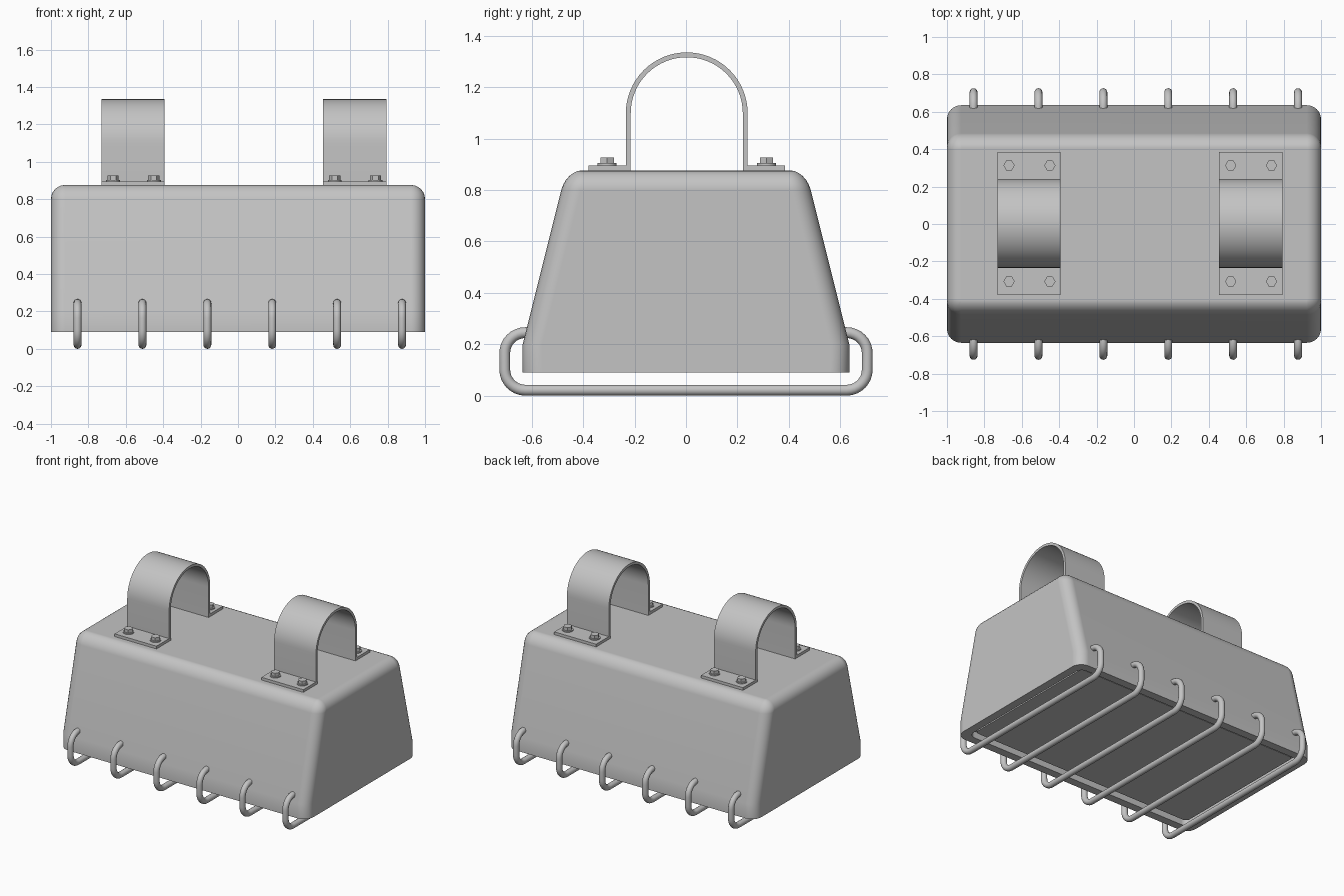
import bpy, bmesh, math
from mathutils import Matrix, Vector

cube = bpy.data.objects.get("Cube")
if cube:
    bpy.data.objects.remove(cube, do_unlink=True)

grey = bpy.data.materials.new("plain grey")
grey.use_nodes = True
colour = (0.55, 0.55, 0.55, 1)
grey.diffuse_color = colour
grey.node_tree.nodes["Principled BSDF"].inputs["Base Color"].default_value = colour


def finish(name, bm, angle=35):
    bmesh.ops.recalc_face_normals(bm, faces=bm.faces[:])
    mesh = bpy.data.meshes.new(name)
    bm.to_mesh(mesh)
    bm.free()
    mesh.materials.append(grey)
    obj = bpy.data.objects.new(name, mesh)
    bpy.context.collection.objects.link(obj)
    bpy.ops.object.select_all(action="DESELECT")
    obj.select_set(True)
    bpy.context.view_layer.objects.active = obj
    bpy.ops.object.shade_smooth_by_angle(angle=math.radians(angle))
    return obj


def arc(cy, cz, radius, start, end, steps):
    """Points of an arc in the side plane, as (y, z)."""
    angles = [math.radians(start + (end - start) * i / steps) for i in range(steps + 1)]
    return [(cy + radius * math.cos(a), cz + radius * math.sin(a)) for a in angles]


def rounded_ring(bm, half_x, half_y, z, radius):
    """Loop of vertices along a rounded rectangle."""
    ring = []
    for quarter, (sx, sy) in enumerate(((1, 1), (-1, 1), (-1, -1), (1, -1))):
        for x, y in arc(sx * (half_x - radius), sy * (half_y - radius), radius,
                        quarter * 90, quarter * 90 + 90, 6):
            ring.append(bm.verts.new((x, y, z)))
    return ring


def bridge(bm, a, b):
    for i in range(len(a)):
        j = (i + 1) % len(a)
        bm.faces.new((a[i], a[j], b[j], b[i]))


# Body: tapered shell with rounded edges, and a grooved underside around a panel
BASE, TOP, ROUND = 0.09, 0.876, 0.075
bm = bmesh.new()
sections = [(0.91, 0.545, BASE + 0.02, 0.03), (0.91, 0.545, BASE + 0.05, 0.03),
            (0.94, 0.575, BASE + 0.05, 0.05), (0.94, 0.575, BASE, 0.05),
            (1, 0.635, BASE, ROUND), (1, 0.635, 0.2, ROUND)]
for y, z in arc(0, TOP - ROUND, ROUND, 0, 90, 6):
    slope = 0.635 - (z - 0.2) * 0.25
    inward = ROUND - y
    sections.append((1 - inward, slope - inward * 0.8, z, max(ROUND - inward, 0.004)))
rings = [rounded_ring(bm, *s) for s in sections]
for a, b in zip(rings, rings[1:]):
    bridge(bm, a, b)
bm.faces.new(rings[0])
bm.faces.new(rings[-1])
body = finish("body", bm)
body.modifiers.new("even shading", "WEIGHTED_NORMAL").keep_sharp = True

# Straps: arched bands with flat feet
R, THICK, FOOT = 0.237, 0.019, 0.896
STRAPS = ((-0.73, -0.392), (0.455, 0.793))
outer = arc(0, 1.098, R, 0, 180, 32)
inner = arc(0, 1.098, R - THICK, 180, 0, 32)
profile = ([(R - THICK, TOP), (0.383, TOP), (0.383, FOOT), (R, FOOT)] + outer
           + [(-R, FOOT), (-0.383, FOOT), (-0.383, TOP), (THICK - R, TOP)] + inner)
for side, (x0, x1) in zip(("right", "left"), STRAPS):
    bm = bmesh.new()
    ends = [[bm.verts.new((x, y + 0.003, z)) for y, z in profile] for x in (x0, x1)]
    bridge(bm, *ends)
    bm.faces.new(ends[0])
    bm.faces.new(ends[1])
    finish(side + "_strap", bm)

    # Hexagonal bolts on washers, at the strap feet
    bm = bmesh.new()
    for x in (x0 + 0.062, x1 - 0.058):
        for y in (-0.307, 0.313):
            for sides, radius, height in ((24, 0.037, 0.008), (6, 0.03, 0.031)):
                bmesh.ops.create_cone(bm, cap_ends=True, segments=sides, radius1=radius,
                                      radius2=radius, depth=height,
                                      matrix=Matrix.Translation((x, y, FOOT + height / 2))
                                      @ Matrix.Rotation(math.pi / 2, 4, "Z"))
    finish(side + "_bolts", bm, 20)

# Rods: round bars hooked into the front and back of the body
ROD, REACH, BEND = 0.021, 0.705, 0.08
half = ([(0.6, 0.245)] + arc(REACH - BEND, 0.245 - BEND, BEND, 90, 0, 8)
        + arc(REACH - BEND, ROD + BEND, BEND, 0, -90, 8))
path = half + [(-y, z) for y, z in reversed(half)]
for k in range(6):
    x = -0.858 + k * 0.347
    bm = bmesh.new()
    loops = []
    for i, (y, z) in enumerate(path):
        before, after = path[max(i - 1, 0)], path[min(i + 1, len(path) - 1)]
        t = Vector((0, after[0] - before[0], after[1] - before[1])).normalized()
        across = Vector((1, 0, 0))
        up = t.cross(across)
        loops.append([bm.verts.new(Vector((x, y, z)) + ROD * (
            math.cos(a) * across + math.sin(a) * up))
            for a in (math.tau * s / 16 for s in range(16))])
    for a, b in zip(loops, loops[1:]):
        bridge(bm, a, b)
    bm.faces.new(loops[0])
    bm.faces.new(loops[-1])
    finish("rod_%d" % (k + 1), bm)
